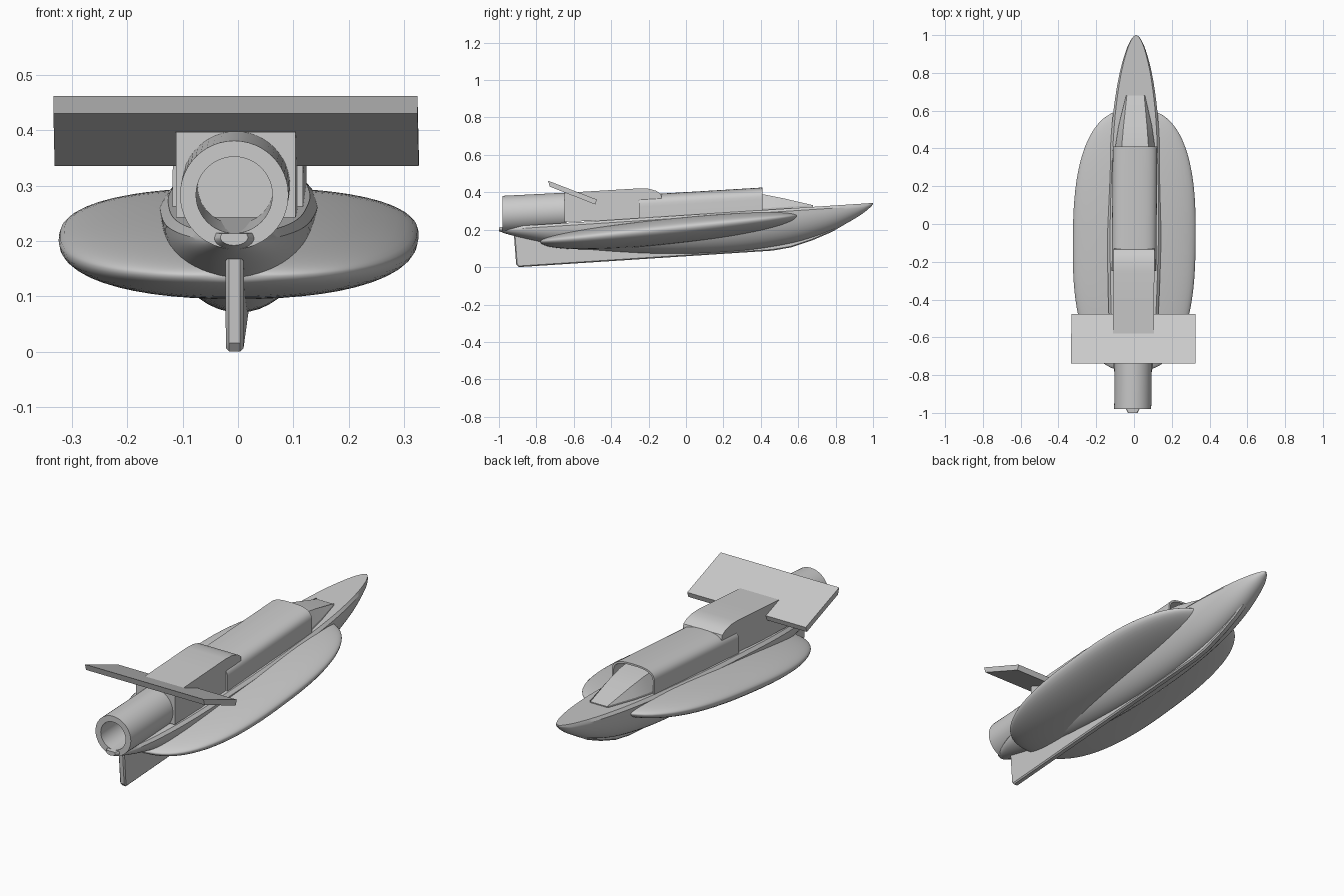
import bpy, bmesh
from math import sin, cos, pi, radians

if "Cube" in bpy.data.objects:
    bpy.data.objects.remove(bpy.data.objects["Cube"])


def finish(name, bm, angle=30):
    # the whole craft is turned very slightly to one side
    for v in bm.verts:
        v.co.x += 0.002 + 0.009 * v.co.y
    bmesh.ops.recalc_face_normals(bm, faces=bm.faces)
    me = bpy.data.meshes.new(name)
    bm.to_mesh(me)
    bm.free()
    ob = bpy.data.objects.new(name, me)
    bpy.context.collection.objects.link(ob)
    bpy.ops.object.select_all(action='DESELECT')
    ob.select_set(True)
    bpy.context.view_layer.objects.active = ob
    bpy.ops.object.shade_smooth_by_angle(angle=radians(angle))
    return ob


def loft(name, rings, caps=True, angle=30):
    bm = bmesh.new()
    rows = [[bm.verts.new(p) for p in r] for r in rings]
    for a, b in zip(rows, rows[1:]):
        n = len(a)
        for i in range(n):
            bm.faces.new((a[i], a[(i + 1) % n], b[(i + 1) % n], b[i]))
    if caps:
        bm.faces.new(rows[0])
        bm.faces.new(rows[-1])
    return finish(name, bm, angle)


def prism(name, profile, half, bevel=0.0):
    # side profile (y, z) extruded across x
    bm = bmesh.new()
    f = bm.faces.new([bm.verts.new((-half, y, z)) for y, z in profile])
    ext = bmesh.ops.extrude_face_region(bm, geom=[f])['geom']
    bmesh.ops.translate(bm, vec=(2 * half, 0, 0),
                        verts=[g for g in ext if isinstance(g, bmesh.types.BMVert)])
    if bevel:
        rim = [e for e in bm.edges if abs(e.verts[0].co.x - e.verts[1].co.x) < 1e-6]
        bmesh.ops.bevel(bm, geom=rim, offset=bevel, segments=1, affect='EDGES')
    return finish(name, bm)


def smooth_rows(pts, steps=5):
    # Catmull-Rom through rows of numbers
    out = []
    for i in range(len(pts) - 1):
        p0, p1, p2, p3 = (pts[max(i - 1, 0)], pts[i], pts[i + 1],
                          pts[min(i + 2, len(pts) - 1)])
        for s in range(steps):
            t = s / steps
            out.append([0.5 * (2 * b + (c - a) * t + (2 * a - 5 * b + 4 * c - d) * t * t
                               + (3 * b - a - 3 * c + d) * t ** 3)
                        for a, b, c, d in zip(p0, p1, p2, p3)])
    return out + [list(pts[-1])]


# Hull: y, half width, bottom z
stations = [(-1, .025, .192), (-.95, .05, .175), (-.85, .085, .15), (-.7, .112, .12),
            (-.5, .13, .092), (-.2, .14, .073), (.05, .142, .072), (.3, .135, .087),
            (.5, .125, .115), (.65, .11, .15), (.8, .085, .205), (.92, .052, .27),
            (.98, .024, .315), (1, .004, .336)]
rings = []
for y, w, zb in smooth_rows(stations):
    deck = .278 + .065 * y
    lip = min(.014, .3 * (deck - zb))
    edge = deck - lip
    inset = w * .9
    ring = [(inset, y, deck)]
    ring += [(w * cos(pi * k / 24), y, edge - (edge - zb) * sin(pi * k / 24)) for k in range(25)]
    ring.append((-inset, y, deck))
    rings.append(ring)
loft("hull", rings)

# Broad side floats, one flattened body passing through the hull
rings = []
for i in range(1, 40):
    u = -cos(pi * i / 40)
    y = -.085 + .695 * u
    w = .325 * (1 - abs(u) ** 2.6) ** (1 / 2.6)
    t = (1 - abs(u) ** 2.2) ** .5
    zc = .215 + .1 * y
    ring = []
    for k in range(48):
        a = 2 * pi * k / 48
        c, s = cos(a), sin(a)
        x = w * abs(c) ** .9 * (1 if c > 0 else -1)
        ring.append((x, y, zc + t * (.056 if s > 0 else .085) * s))
    rings.append(ring)
loft("side_floats", rings, angle=50)

# Keel fin
prism("keel_fin", [(-.92, .17), (-.908, .015), (-.895, 0), (.46, .088), (.56, .105),
                   (.68, .145), (.78, .188), (.845, .226), (.7, .24), (0, .2)], .016, .006)


# Exhaust pipe, hollow to its full depth
def circle(r, y):
    zc = .283 + .05 * (y + .98)
    return [(r * cos(2 * pi * k / 48), y, zc + r * sin(2 * pi * k / 48)) for k in range(48)]


loft("exhaust_pipe", [circle(.098, -.64), circle(.098, -.98),
                      circle(.069, -.98), circle(.069, -.64)], caps=False)

# Engine box with rounded front edge
prism("engine_box", [(-.65, .242), (-.65, .397), (-.4, .412), (-.25, .421), (-.2, .419),
                     (-.16, .408), (-.135, .392), (-.13, .375), (-.13, .26)], .108)

# Tilted tail plate
prism("tail_plate", [(-.738, .462), (-.728, .43), (-.485, .335), (-.476, .361)], .329)


# Forward housing: arched shell, open at the front
def arch(y, d):
    base = .262 + .065 * y
    side = .337 + .06 * y
    w, h = .118 - d, .064 - d
    pts = [(w, y, base)]
    for k in range(25):
        c, s = cos(pi * k / 24), sin(pi * k / 24)
        pts.append((w * abs(c) ** .7 * (1 if c > 0 else -1), y, side + h * s ** .7))
    return pts + [(-w, y, base)]


loft("forward_housing", [arch(-.25, 0), arch(.41, 0), arch(.41, .009), arch(.33, .009)])

# Sloping windscreen: y, bottom half width, top half width, top z
rings = []
for y, b, t, z in [(.32, .105, .075, .396), (.42, .103, .07, .388),
                   (.52, .088, .062, .368), (.68, .05, .046, .327)]:
    mid = .29 + .06 * y
    rings.append([(b, y, .27 + .06 * y), (b, y, mid), (t, y, z),
                  (-t, y, z), (-b, y, mid), (-b, y, .27 + .06 * y)])
loft("windscreen", rings, angle=20)
